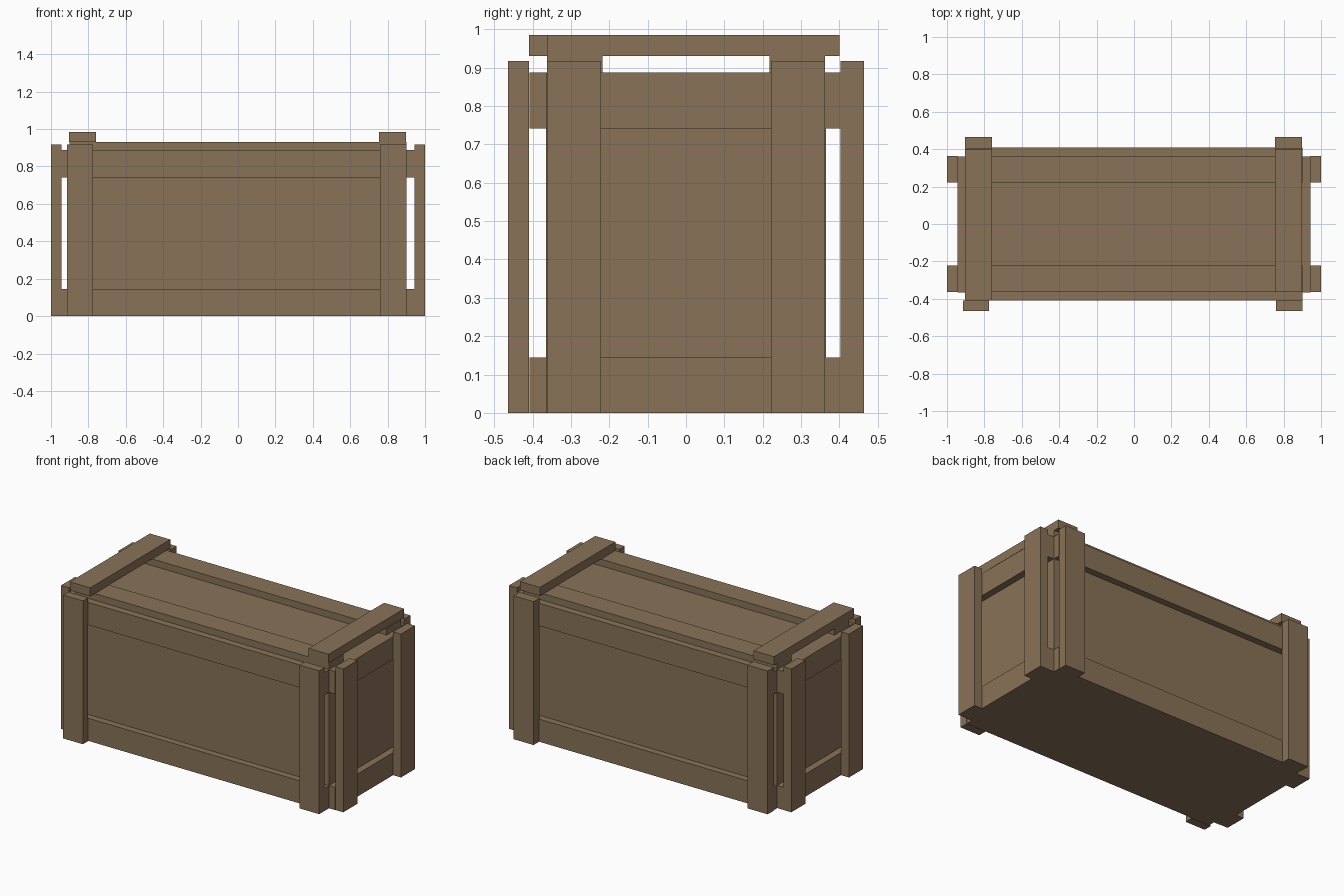
import bpy
import bmesh
from mathutils import Vector

if "Cube" in bpy.data.objects:
    bpy.data.objects.remove(bpy.data.objects["Cube"])

wood = bpy.data.materials.new("brown_wood")
wood.diffuse_color = (0.25, 0.17, 0.095, 1)
wood.use_nodes = True
wood.node_tree.nodes["Principled BSDF"].inputs["Base Color"].default_value = wood.diffuse_color


def board(name, x, y, z):
    """Box spanning the given (min, max) ranges."""
    lo, hi = Vector((x[0], y[0], z[0])), Vector((x[1], y[1], z[1]))
    bm = bmesh.new()
    bmesh.ops.create_cube(bm, size=1)
    for v in bm.verts:
        v.co = (lo + hi) / 2 + v.co * (hi - lo)
    mesh = bpy.data.meshes.new(name)
    bm.to_mesh(mesh)
    bm.free()
    mesh.materials.append(wood)
    obj = bpy.data.objects.new(name, mesh)
    bpy.context.collection.objects.link(obj)


def span(side, a, b):
    """Range from a to b, mirrored when side is -1."""
    return (a, b) if side > 0 else (-b, -a)


# crate body
board("crate_body", (-0.9, 0.9), (-0.365, 0.365), (0, 0.887))

# horizontal rails round the body, low and high
for level, z in (("lower", (0, 0.145)), ("upper", (0.742, 0.887))):
    for s, face in ((-1, "front"), (1, "back")):
        board(f"{level}_{face}_rail", (-0.9, 0.9), span(s, 0.365, 0.408), z)
    for s, face in ((-1, "left"), (1, "right")):
        board(f"{level}_{face}_rail", span(s, 0.9, 0.944), (-0.365, 0.362), z)

# upright posts on the long faces, slightly offset as in hand-built work
board("front_left_post", (-0.914, -0.774), (-0.464, -0.41), (0, 0.918))
board("front_right_post", (0.76, 0.9), (-0.464, -0.41), (0, 0.918))
board("back_left_post", (-0.904, -0.76), (0.403, 0.464), (0, 0.918))
board("back_right_post", (0.755, 0.897), (0.403, 0.464), (0, 0.918))

# upright posts on the end faces
for sx, end in ((-1, "left"), (1, "right")):
    for sy, face in ((-1, "front"), (1, "back")):
        board(f"{end}_end_{face}_post", span(sx, 0.944, 1.0),
              span(sy, 0.221, 0.363), (0, 0.918))

# lid rails and the two cross cleats
for s, face in ((-1, "front"), (1, "back")):
    board(f"lid_{face}_rail", (-0.9, 0.9), span(s, 0.218, 0.363), (0.887, 0.93))
board("lid_left_cleat", (-0.904, -0.76), (-0.41, 0.4), (0.93, 0.985))
board("lid_right_cleat", (0.755, 0.897), (-0.363, 0.4), (0.93, 0.985))
